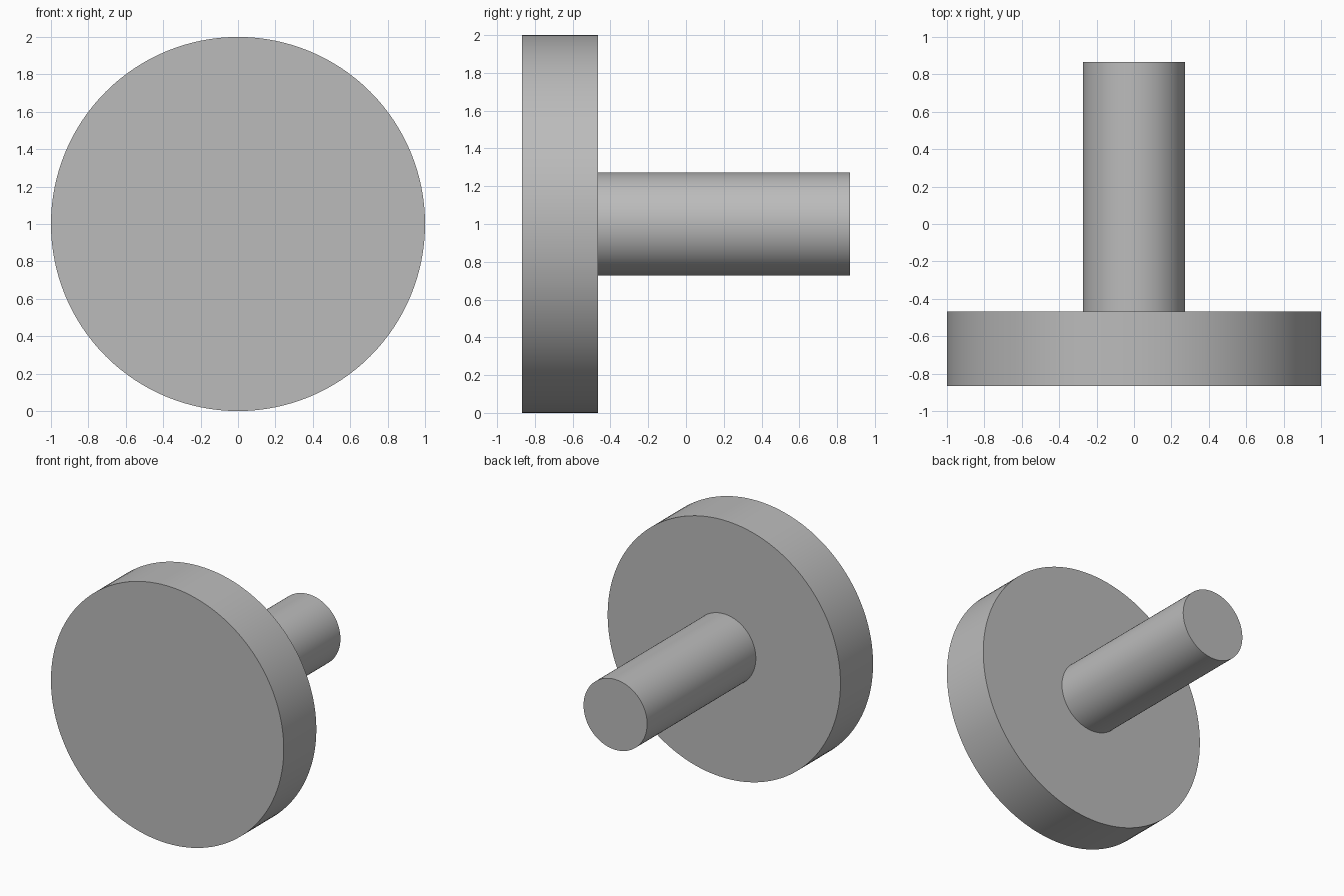
import bpy
import math

cube = bpy.data.objects.get("Cube")
if cube:
    bpy.data.objects.remove(cube, do_unlink=True)

# Single plain grey
GREY = (0.5, 0.5, 0.5, 1.0)
grey = bpy.data.materials.new("plain grey")
grey.use_nodes = True
grey.diffuse_color = GREY
grey.node_tree.nodes["Principled BSDF"].inputs["Base Color"].default_value = GREY


def round_bar(name, radius, y_front, y_back, sides=128):
    """Smooth cylinder lying along y, centred on the disc axis."""
    bpy.ops.mesh.primitive_cylinder_add(
        vertices=sides, radius=radius, depth=y_back - y_front,
        location=(0, (y_front + y_back) / 2, 1), rotation=(math.pi / 2, 0, 0))
    bar = bpy.context.object
    bar.name = name
    bar.data.materials.append(grey)
    bpy.ops.object.shade_smooth_by_angle(angle=math.radians(30))
    return bar


# Wide front disc and the shaft behind it
round_bar("disc", 1.0, -0.867, -0.467)
round_bar("shaft", 0.273, -0.467, 0.867)
